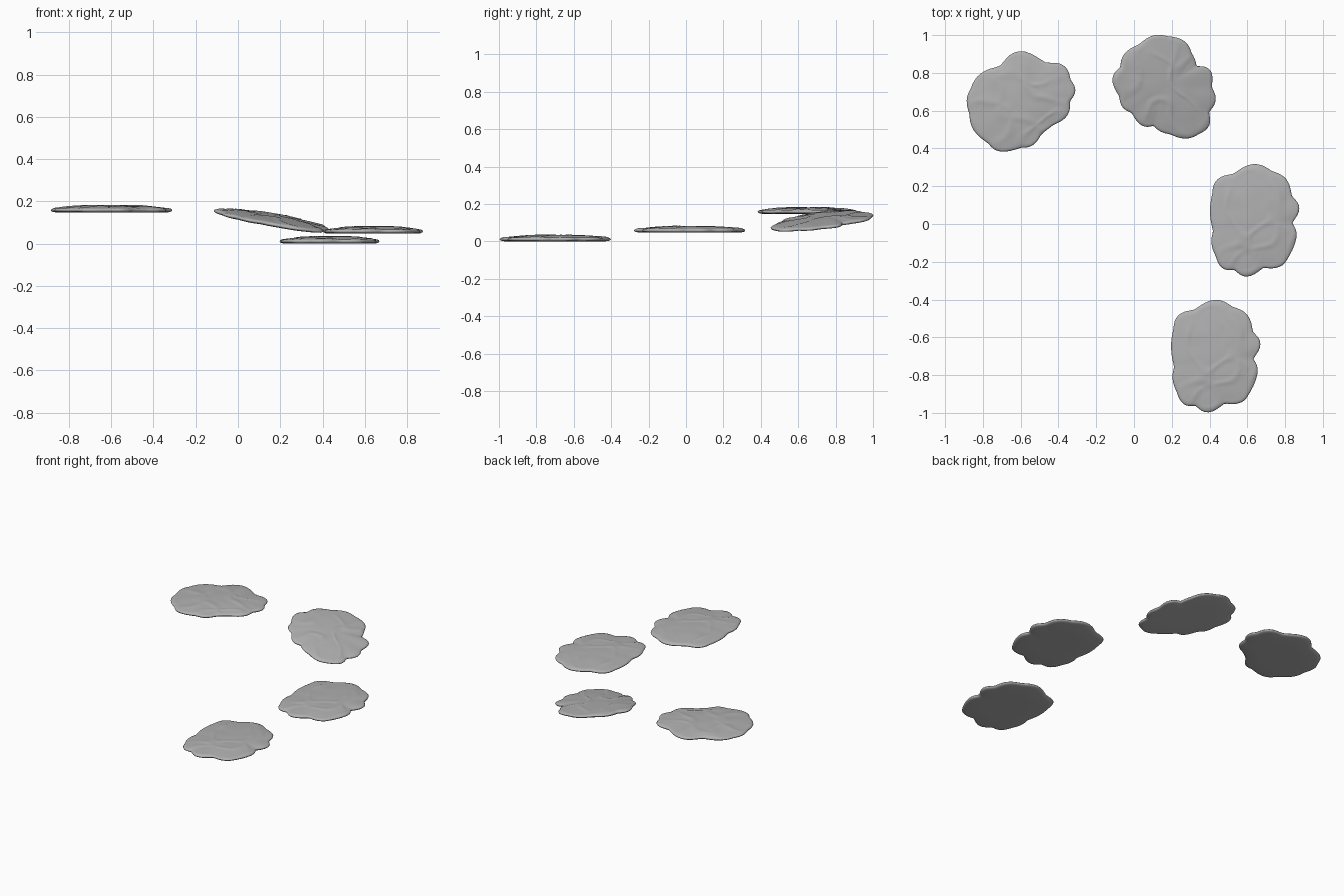
import bpy, bmesh
from mathutils import Vector, noise

if "Cube" in bpy.data.objects:
    bpy.data.objects.remove(bpy.data.objects["Cube"])

# Scalloped outlines in hundredths of a unit, alternating notch and lobe tip
OVAL = [72.8, 27.9, 80.7, 23.7, 83.3, 14.7, 87.6, 8.3, 83.3, .4, 86, -7.6, 79.6, -21.3,
        74.3, -23.4, 68.5, -22.9, 60, -27.9, 53.2, -24, 46.8, -23.4, 43.1, -16.6,
        41, -10.2, 42, -3.9, 40.2, 6.2, 41.5, 16.2, 44.2, 23.7, 52.6, 26.3, 63.2, 31.8]
LEFT = [-46.8, 85, -37.3, 84, -33.6, 76, -31, 70.7, -34.1, 64.9, -35.2, 57.5, -42.1, 52.8,
        -45.8, 50.1, -49.5, 46.9, -53.7, 41.6, -59.5, 40.6, -70.6, 38.3, -77, 42.7,
        -84.9, 49.6, -87, 58, -88.6, 65.4, -86.5, 71.3, -81.2, 79.7, -70.6, 83.4,
        -60.6, 91.6]
TILTED = [17.7, 99.3, 26.2, 97.2, 30.4, 90.8, 32.3, 87, 33.1, 83.4, 40.5, 81.4, 41, 72.3,
          43.3, 65.5, 39.4, 59.1, 39.9, 52.2, 34.1, 47.5, 27.2, 45.2, 19.3, 47.5, 14, 49,
          10.3, 52.2, 4, 52.2, -1.3, 59.1, -6.1, 61.8, -7.7, 67.6, -11.5, 76.6,
          -7.1, 82.9, -5, 90.3, 2.9, 95.1, 10, 99.8]

# Edge-to-centre profile: (scale, height) for the rounded rim and shallow dome
RIM = [(.5, 0), (.9, 0), (.965, .003), (.99, .007), (1, .012), (.985, .017), (.96, .02)]
DOME = [(.96 - .92 * i / 24, .02 + .014 * (1 - (1 - i / 24) ** 2.4)) for i in range(1, 25)]

grey = bpy.data.materials.new("stone_grey")
grey.diffuse_color = (.44, .44, .44, 1)
grey.use_nodes = True
grey.node_tree.nodes["Principled BSDF"].inputs["Base Color"].default_value = grey.diffuse_color


def scallops(flat, steps=8):
    """Closed outline of arcs running notch - lobe tip - notch."""
    p = [Vector((flat[i], flat[i + 1])) / 100 for i in range(0, len(flat), 2)]
    n, out = len(p), []
    for i in range(0, n, 2):
        a, tip, b = p[i], p[i + 1], p[(i + 2) % n]
        c = 2 * tip - (a + b) / 2
        for s in range(steps):
            t = s / steps
            out.append(a * (1 - t) ** 2 + c * 2 * t * (1 - t) + b * t * t)
    # soften the notches slightly
    return [(out[i - 1] + 4 * q + out[(i + 1) % len(out)]) / 6 for i, q in enumerate(out)]


def crease(x, y, seed):
    """Thin raised veins plus soft unevenness on the top face."""
    v = noise.noise(Vector((x * 4, y * 4, seed)))
    u = noise.noise(Vector((x * 5, y * 5, seed + 3)))
    w = noise.noise(Vector((x * 12, y * 12, seed + 7)))
    return .0035 * max(0, 1 - abs(v) * 10, 1 - abs(u) * 10) + .0015 * w


def stone(name, outline, base, shift=(0, 0), slope=(0, 0), seed=0.0):
    loop = scallops(outline)
    xs, ys = [p.x for p in loop], [p.y for p in loop]
    mid = Vector(((min(xs) + max(xs)) / 2, (min(ys) + max(ys)) / 2))
    bm = bmesh.new()

    def vert(q, z, bumpy):
        if bumpy:
            z += crease(q.x, q.y, seed)
        tilt = slope[0] * (q.x - mid.x) + slope[1] * (q.y - mid.y)
        return bm.verts.new((q.x + shift[0], q.y + shift[1], base + z + tilt))

    rings = []
    for k, (s, z) in enumerate(RIM + DOME):
        rings.append([vert(mid + (p - mid) * s, z, k >= len(RIM)) for p in loop])
    n = len(loop)
    for lo, hi in zip(rings, rings[1:]):
        for i in range(n):
            bm.faces.new((lo[i], lo[(i + 1) % n], hi[(i + 1) % n], hi[i]))
    # close the underside and the centre of the top
    for ring, z, bumpy in ((rings[0], 0, False), (rings[-1], .034, True)):
        c = vert(mid, z, bumpy)
        for i in range(n):
            bm.faces.new((c, ring[i], ring[(i + 1) % n]))
    bmesh.ops.recalc_face_normals(bm, faces=bm.faces)
    for f in bm.faces:
        f.smooth = True
    me = bpy.data.meshes.new(name)
    bm.to_mesh(me)
    bm.free()
    me.materials.append(grey)
    ob = bpy.data.objects.new(name, me)
    bpy.context.collection.objects.link(ob)


# Four slabs climbing round a bend
stone("stepping_stone_1", OVAL, 0, shift=(-.206, -.719), seed=1.3)
stone("stepping_stone_2", OVAL, .047, seed=1.3)
stone("stepping_stone_3", TILTED, .1, slope=(-.15, .085), seed=4.6)
stone("stepping_stone_4", LEFT, .147, seed=8.2)
